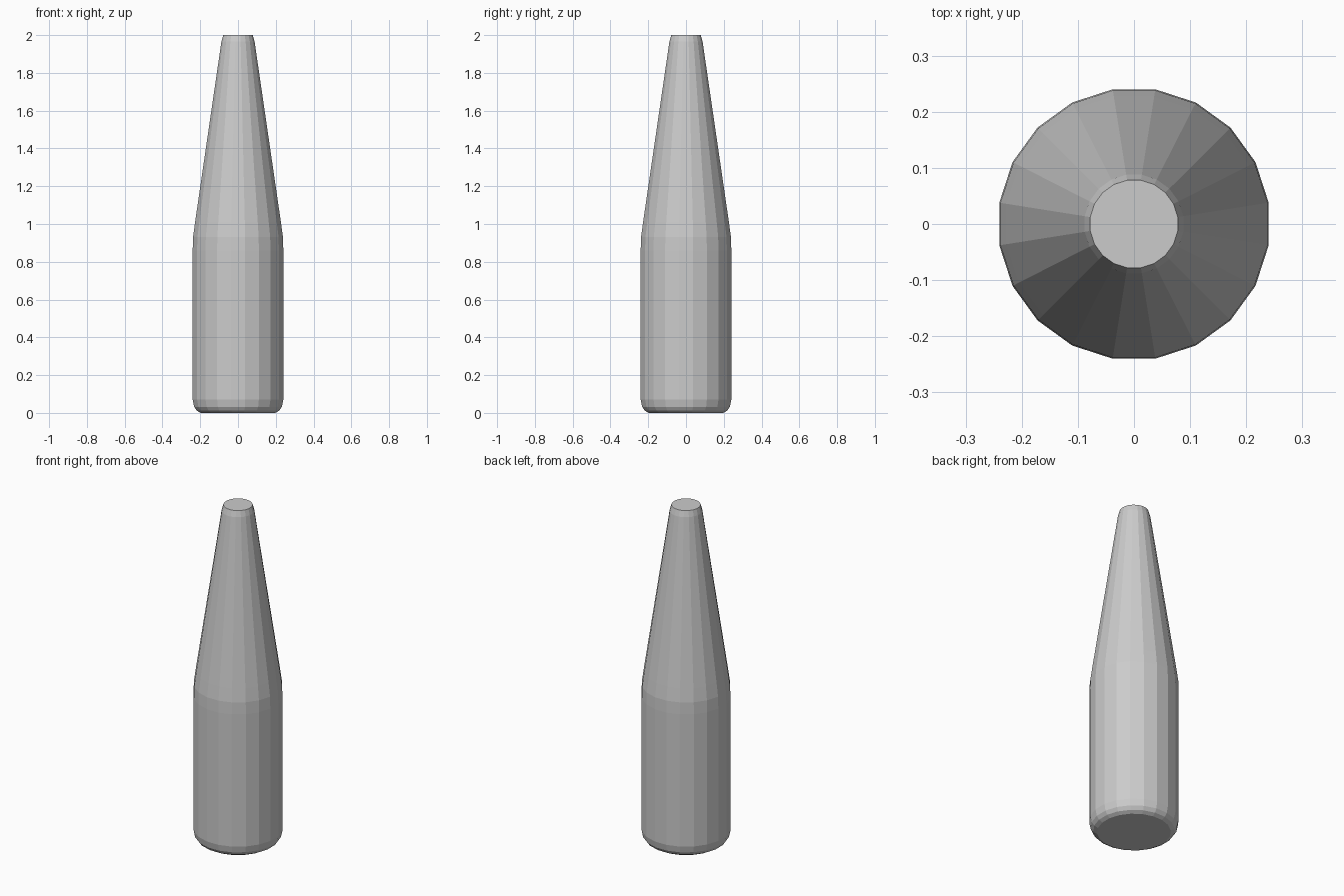
import bpy, bmesh
from math import cos, sin, pi

if "Cube" in bpy.data.objects:
    bpy.data.objects.remove(bpy.data.objects["Cube"])

SIDES = 20
# (radius, height) from the foot up to the mouth
PROFILE = [(0.200, 0.0), (0.221, 0.012), (0.235, 0.032), (0.243, 0.07),
           (0.243, 0.86), (0.241, 0.93), (0.230, 1.01), (0.089, 1.965), (0.079, 2.0)]


def lathe(name, profile, sides):
    bm = bmesh.new()
    rings = []
    for r, z in profile:
        rings.append([bm.verts.new((r * cos(2 * pi * (i + 0.5) / sides),
                                    r * sin(2 * pi * (i + 0.5) / sides), z))
                      for i in range(sides)])
    for a, b in zip(rings, rings[1:]):
        for i in range(sides):
            j = (i + 1) % sides
            bm.faces.new((a[i], a[j], b[j], b[i]))
    # flat base and flat closed top
    bm.faces.new(rings[0][::-1])
    bm.faces.new(rings[-1])
    me = bpy.data.meshes.new(name)
    bm.to_mesh(me)
    bm.free()
    ob = bpy.data.objects.new(name, me)
    bpy.context.collection.objects.link(ob)
    return ob


# Tapered bottle with flat facets
lathe("bottle", PROFILE, SIDES)
